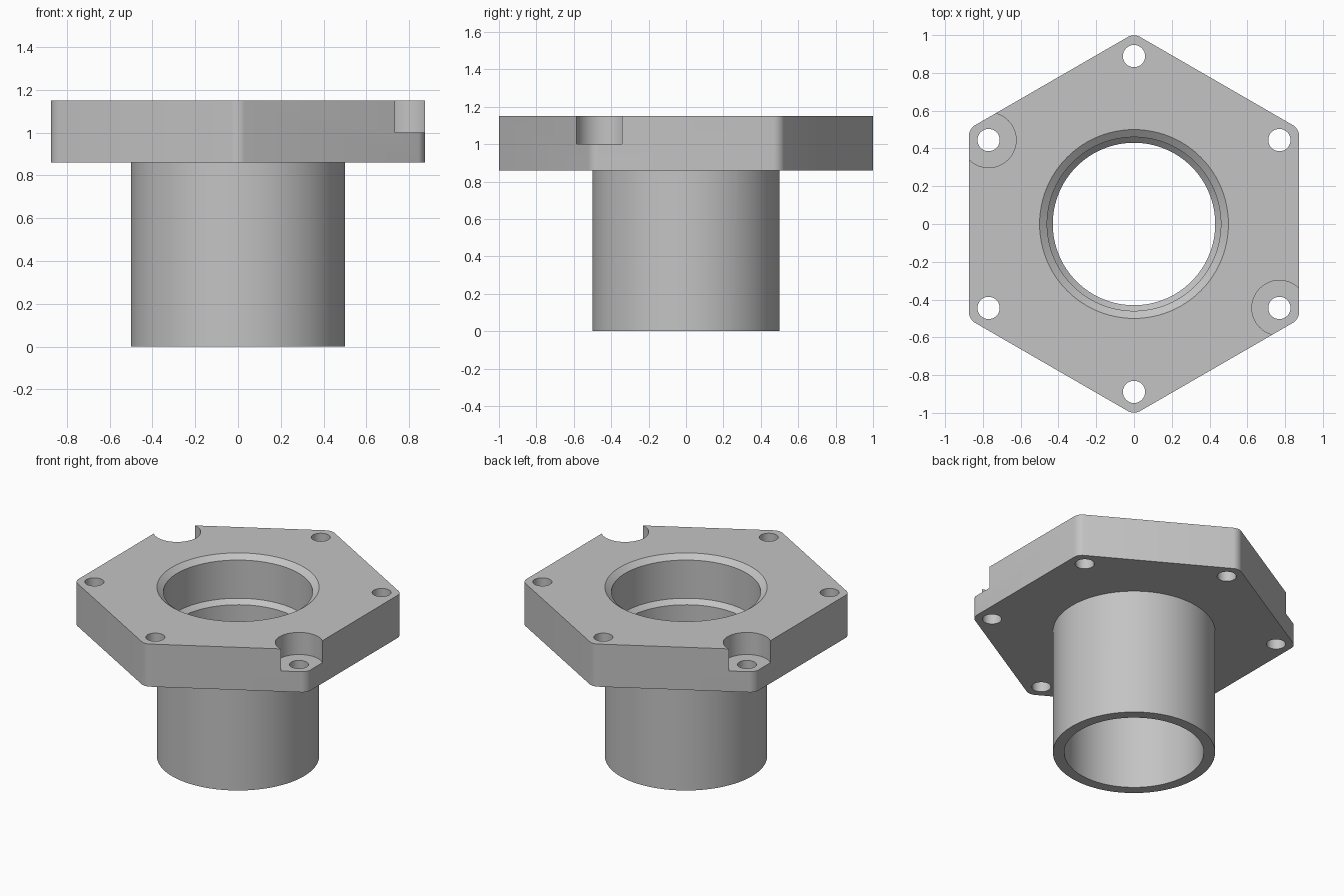
import bpy, bmesh, math

cube = bpy.data.objects.get("Cube")
if cube:
    bpy.data.objects.remove(cube, do_unlink=True)

metal = bpy.data.materials.new("plain grey")
metal.use_nodes = True
GREY = (0.55, 0.55, 0.55, 1)
metal.diffuse_color = GREY
metal.node_tree.nodes["Principled BSDF"].inputs["Base Color"].default_value = GREY


def lathe(name, profile, sides, centre=(0, 0), phase=0.0):
    """Closed solid from (radius, z) rings around a vertical axis."""
    bm = bmesh.new()
    rings = []
    for r, z in profile:
        angles = [phase + math.tau * i / sides for i in range(sides)]
        rings.append([bm.verts.new((centre[0] + r * math.cos(a),
                                    centre[1] + r * math.sin(a), z)) for a in angles])
    for low, high in zip(rings, rings[1:]):
        for i in range(sides):
            j = (i + 1) % sides
            bm.faces.new((low[i], low[j], high[j], high[i]))
    bm.faces.new(rings[0][::-1])
    bm.faces.new(rings[-1])
    bmesh.ops.recalc_face_normals(bm, faces=bm.faces)
    mesh = bpy.data.meshes.new(name)
    bm.to_mesh(mesh)
    bm.free()
    mesh.materials.append(metal)
    obj = bpy.data.objects.new(name, mesh)
    bpy.context.collection.objects.link(obj)
    return obj


def combine(target, tool, operation):
    """Apply a boolean and remove the tool."""
    tool.hide_render = True
    bpy.context.view_layer.objects.active = target
    mod = target.modifiers.new(operation, "BOOLEAN")
    mod.operation = operation
    mod.solver = "EXACT"
    mod.object = tool
    bpy.ops.object.modifier_apply(modifier=mod.name)
    bpy.data.objects.remove(tool, do_unlink=True)


TOP, UNDER = 1.15, 0.86

# Hexagonal flange with rounded upright corners
body = lathe("flanged_sleeve", [(1.009, UNDER), (1.009, TOP)], 6, phase=math.pi / 6)
bm = bmesh.new()
bm.from_mesh(body.data)
uprights = [e for e in bm.edges if abs(e.verts[0].co.z - e.verts[1].co.z) > 0.1]
bmesh.ops.bevel(bm, geom=uprights, offset=0.035, offset_type="OFFSET",
                segments=6, profile=0.5, affect="EDGES")
bm.to_mesh(body.data)
bm.free()

# Sleeve below the flange
combine(body, lathe("sleeve", [(0.5, 0), (0.5, 1.0)], 96), "UNION")

# Stepped bore with chamfered mouth
bore = [(0.43, -0.1), (0.43, 0.83), (0.46, UNDER), (0.46, TOP - 0.03),
        (0.5, TOP), (0.54, TOP + 0.03)]
combine(body, lathe("bore_cutter", bore, 96), "DIFFERENCE")

# Bolt holes at the corners, two of them counterbored
for i in range(6):
    a = math.pi / 6 + i * math.pi / 3
    spot = (0.889 * math.cos(a), 0.889 * math.sin(a))
    combine(body, lathe("hole_cutter", [(0.059, 0.7), (0.059, 1.3)], 32, spot), "DIFFERENCE")
    if i in (2, 5):
        combine(body, lathe("counterbore_cutter", [(0.146, 1.0), (0.146, 1.3)], 48, spot),
                "DIFFERENCE")

bpy.ops.object.select_all(action="DESELECT")
body.select_set(True)
bpy.context.view_layer.objects.active = body
bpy.ops.object.shade_smooth_by_angle(angle=math.radians(25))
